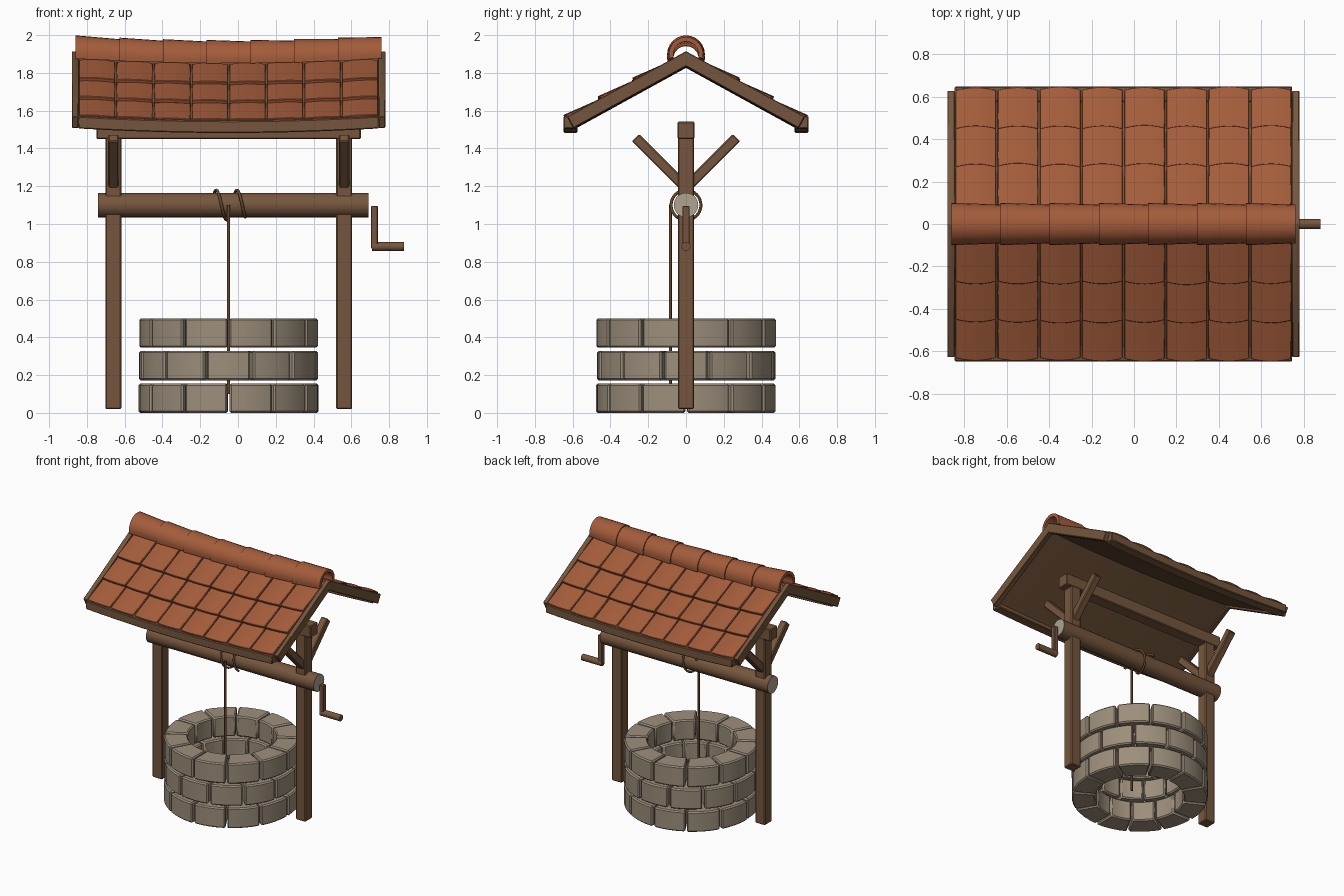
import bpy, bmesh, math, random
from mathutils import Vector, Matrix

if "Cube" in bpy.data.objects:
    bpy.data.objects.remove(bpy.data.objects["Cube"])

random.seed(4)
CX = -0.05                       # the well sits left of centre, the crank sticks out right
A = math.radians(28.8)           # roof pitch
APEX = 1.915

def material(name, rgb):
    m = bpy.data.materials.new(name)
    m.diffuse_color = (*rgb, 1)
    m.use_nodes = True
    m.node_tree.nodes["Principled BSDF"].inputs["Base Color"].default_value = m.diffuse_color
    return m

WOOD = material("brown wood", (0.181, 0.094, 0.047))
TILE = material("terracotta", (0.37, 0.107, 0.043))
STONE = material("grey stone", (0.335, 0.272, 0.198))
ROPE = material("dark rope", (0.14, 0.062, 0.028))
GRAIN = material("pale end grain", (0.43, 0.37, 0.29))

def finish(name, bm, mats, bevel=0.0):
    bmesh.ops.recalc_face_normals(bm, faces=bm.faces)
    if bevel:
        sharp = [e for e in bm.edges if e.calc_face_angle(0) > 0.6]
        bmesh.ops.bevel(bm, geom=sharp, offset=bevel, segments=1, affect='EDGES')
    me = bpy.data.meshes.new(name)
    bm.to_mesh(me)
    bm.free()
    for m in mats:
        me.materials.append(m)
    ob = bpy.data.objects.new(name, me)
    bpy.context.collection.objects.link(ob)
    bpy.ops.object.select_all(action='DESELECT')
    ob.select_set(True)
    bpy.context.view_layer.objects.active = ob
    bpy.ops.object.shade_smooth_by_angle(angle=math.radians(35))
    return ob

def loft(bm, rings):
    """Skin a list of closed rings and cap both ends."""
    vs = [[bm.verts.new(p) for p in r] for r in rings]
    n = len(vs[0])
    for a, b in zip(vs, vs[1:]):
        for i in range(n):
            bm.faces.new((a[i], a[(i + 1) % n], b[(i + 1) % n], b[i]))
    bm.faces.new(vs[0])
    bm.faces.new(vs[-1][::-1])

def box(name, x, y, z, mat, rot=0.0, bevel=0.006):
    """Box from (min, max) ranges, optionally turned about its own x axis."""
    bm = bmesh.new()
    bmesh.ops.create_cube(bm, size=1)
    c = Vector([sum(r) / 2 for r in (x, y, z)])
    s = [r[1] - r[0] for r in (x, y, z)]
    M = Matrix.Translation(c) @ Matrix.Rotation(rot, 4, 'X') @ Matrix.Diagonal((*s, 1))
    bmesh.ops.transform(bm, matrix=M, verts=bm.verts)
    return finish(name, bm, [mat], bevel)

def rod(name, x0, x1, z, r, sides, mats):
    """Cylinder along x; the end faces take the last material."""
    bm = bmesh.new()
    ang = [2 * math.pi * i / sides for i in range(sides)]
    loft(bm, [[(x, r * math.cos(t), z + r * math.sin(t)) for t in ang] for x in (x0, x1)])
    for f in bm.faces:
        f.material_index = len(mats) - 1 if len(f.verts) > 4 else 0
    return finish(name, bm, mats)

def sag(x):
    return -0.026 * (1 - ((x - CX) / 0.83) ** 2)

def on_roof(s, h):
    """Point at distance s down the slope and height h off it."""
    return (s * math.cos(A) + h * math.sin(A), APEX - s * math.sin(A) + h * math.cos(A))

def chevron(s, h0, h1):
    half = [on_roof(s, h1), on_roof(s, h0)]
    top, low = (0, APEX + h1 / math.cos(A)), (0, APEX + h0 / math.cos(A))
    return [top, *half, low] + [(-y, z) for y, z in reversed(half)]

def sagging(name, profile, x0, x1, mat, n=10, bevel=0.0):
    bm = bmesh.new()
    xs = [x0 + (x1 - x0) * i / n for i in range(n + 1)]
    loft(bm, [[(x, y, z + sag(x)) for y, z in profile] for x in xs])
    return finish(name, bm, [mat], bevel)

# stone ring: three staggered courses of twelve blocks
for course in range(3):
    bm = bmesh.new()
    z0 = course * 0.1725
    for k in range(12):
        t0 = math.radians(30 * k + 15 * (course % 2) - 90)
        gap = 0.014 + random.uniform(-0.004, 0.006)
        ro, ri = 0.475 + random.uniform(-0.003, 0.003), 0.31
        rings = []
        for j in range(5):
            t = t0 + gap + (math.radians(30) - 2 * gap) * j / 4
            c, s = math.cos(t), math.sin(t)
            rings.append([(CX + r * c, r * s, z) for r, z in
                          ((ri, z0), (ro, z0), (ro, z0 + 0.155), (ri, z0 + 0.155))])
        loft(bm, rings)
    finish(f"stone_course_{course + 1}", bm, [STONE], 0.009)

# posts with diagonal braces
for side, px in (("left", -0.66), ("right", 0.562)):
    box(f"{side}_post", (px - 0.042, px + 0.042), (-0.042, 0.042), (0.02, 1.46), WOOD)
    for d, label in ((-1, "front"), (1, "back")):
        cy, cz, L = d * 0.135, 1.325, 0.375
        box(f"{side}_{label}_brace", (px - 0.027, px + 0.027), (cy - 0.027, cy + 0.027),
            (cz - L / 2, cz + L / 2), WOOD, rot=-d * math.pi / 4)
box("top_beam", (-0.75, 0.65), (-0.045, 0.045), (1.45, 1.542), WOOD)

# windlass and crank
rod("windlass", -0.74, 0.69, 1.1, 0.065, 20, [WOOD, GRAIN])
box("crank_arm", (0.705, 0.74), (-0.018, 0.018), (0.87, 1.095), WOOD, bevel=0.003)
rod("crank_handle", 0.71, 0.88, 0.88, 0.024, 12, [WOOD])

# rope: coil round the windlass plus the hanging length
def rope(name, pts, r):
    cu = bpy.data.curves.new(name, 'CURVE')
    cu.dimensions, cu.bevel_depth, cu.bevel_resolution, cu.use_fill_caps = '3D', r, 2, True
    sp = cu.splines.new('POLY')
    sp.points.add(len(pts) - 1)
    for p, q in zip(sp.points, pts):
        p.co = (*q, 1)
    cu.materials.append(ROPE)
    bpy.context.collection.objects.link(bpy.data.objects.new(name, cu))

turns = [-0.9 + 9.7 * i / 60 for i in range(61)]
rope("rope_coil", [(-0.115 + 0.11 * t / (2 * math.pi), -0.079 * math.sin(t),
                    1.1 + 0.079 * math.cos(t)) for t in turns], 0.008)
rope("hanging_rope", [(CX, -0.083, 1.1), (CX, -0.083, 0.1)], 0.008)

# roof woodwork
sagging("roof_panel", chevron(0.70, -0.055, -0.018), -0.855, 0.755, WOOD)
for side, x0 in (("left", -0.88), ("right", 0.745)):
    sagging(f"{side}_bargeboard", chevron(0.718, -0.07, 0), x0, x0 + 0.035, WOOD, 1, 0.004)
for d, label in ((-1, "front"), (1, "back")):
    sagging(f"{label}_eave_board", [(d * y, z) for y, z in
            ((0.648, 1.572), (0.648, 1.508), (0.575, 1.508), (0.575, 1.585))],
            -0.845, 0.745, WOOD, 10, 0.005)

# roof tiles: three overlapping rows of eight gently arched tiles per slope
W = 0.1988
for d, label in ((-1, "front"), (1, "back")):
    bm = bmesh.new()
    for row in range(3):
        low = 0.717 - 0.206 * row
        high = low - 0.235
        for col in range(8):
            xm = -0.845 + W * (col + 0.5)
            dh = random.uniform(-0.002, 0.002)
            rings = []
            for j in range(7):
                u = j / 3 - 1
                x = xm + u * (W / 2 - 0.004)
                arch = 0.010 * (1 - u * u) + dh
                sec = [on_roof(low + arch, 0.011 + arch), on_roof(low + arch, -0.012 + arch),
                       on_roof(high, -0.026 + arch), on_roof(high, -0.010 + arch)]
                rings.append([(x, d * y, z + sag(x)) for y, z in sec])
            loft(bm, rings)
    finish(f"{label}_tiles", bm, [TILE], 0.003)

# ridge caps: tapered half pipes, each lapping over the one to its left
bm = bmesh.new()
N = 14
arc = [math.radians(-14 + 208 * i / N) for i in range(N + 1)]
P = 1.62 / 7
for k in range(7):
    x0 = -0.86 + P * k
    rings = []
    for x, r in ((x0, 0.100), (min(x0 + P + 0.02, 0.76), 0.091)):
        zc = 1.9 + sag(x)
        outer = [(x, r * math.cos(t), zc + r * math.sin(t)) for t in arc]
        q = r - 0.024
        inner = [(x, q * math.cos(t), zc + q * math.sin(t)) for t in reversed(arc)]
        rings.append(outer + inner)
    loft(bm, rings)
finish("ridge_caps", bm, [TILE])
